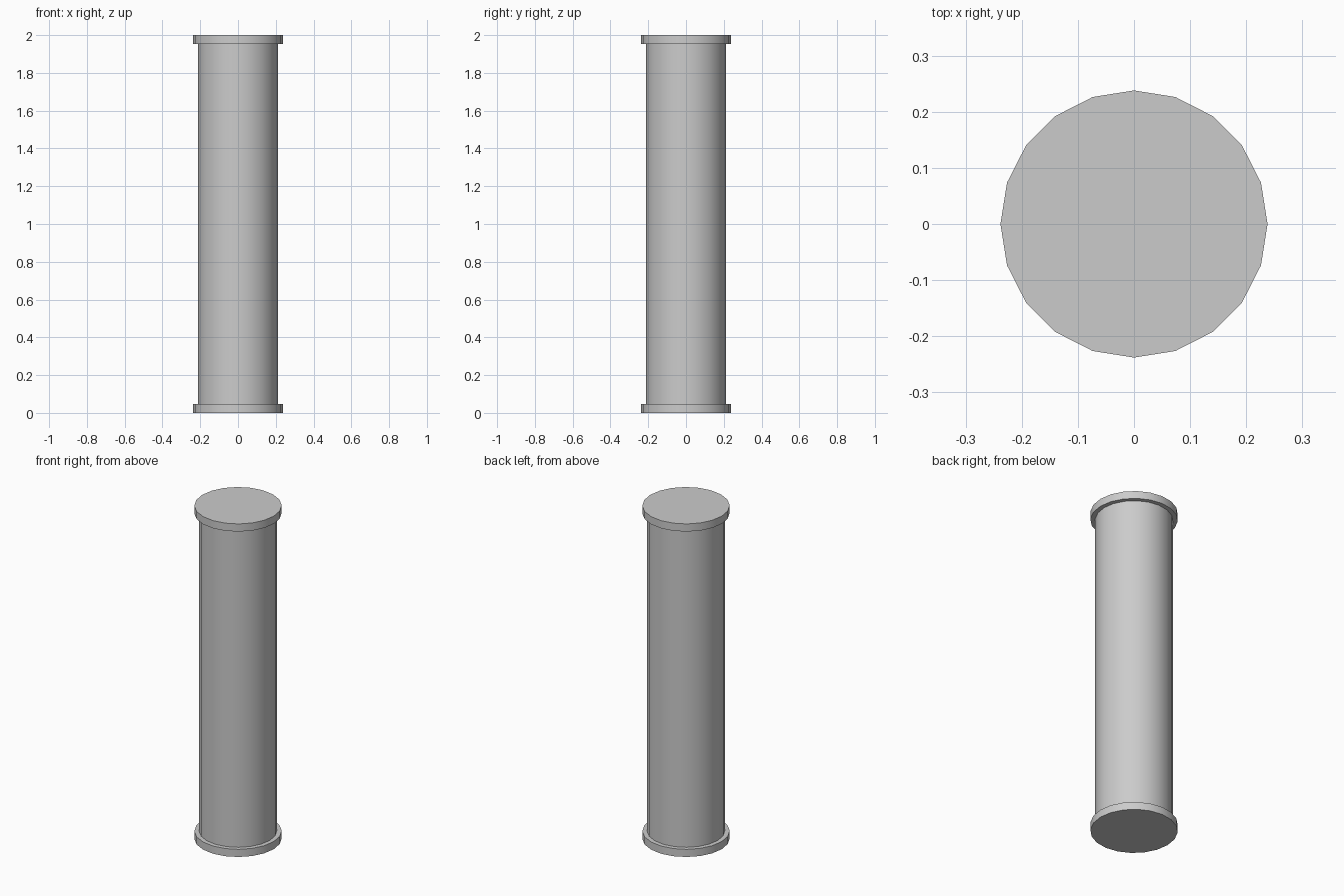
import bpy, math

if "Cube" in bpy.data.objects:
    bpy.data.objects.remove(bpy.data.objects["Cube"])

SIDES = 20

def cylinder(name, radius, z0, z1):
    bpy.ops.mesh.primitive_cylinder_add(vertices=SIDES, radius=radius, depth=z1 - z0,
                                        location=(0, 0, (z0 + z1) / 2))
    ob = bpy.context.object
    ob.name = name
    # smooth sides, crisp rims
    bpy.ops.object.shade_smooth_by_angle(angle=math.radians(40))
    return ob

CAP = 0.046

# end flanges
cylinder("bottom_flange", 0.238, 0, CAP)
cylinder("top_flange", 0.238, 2 - CAP, 2)

# column shaft
cylinder("shaft", 0.212, CAP, 2 - CAP)
